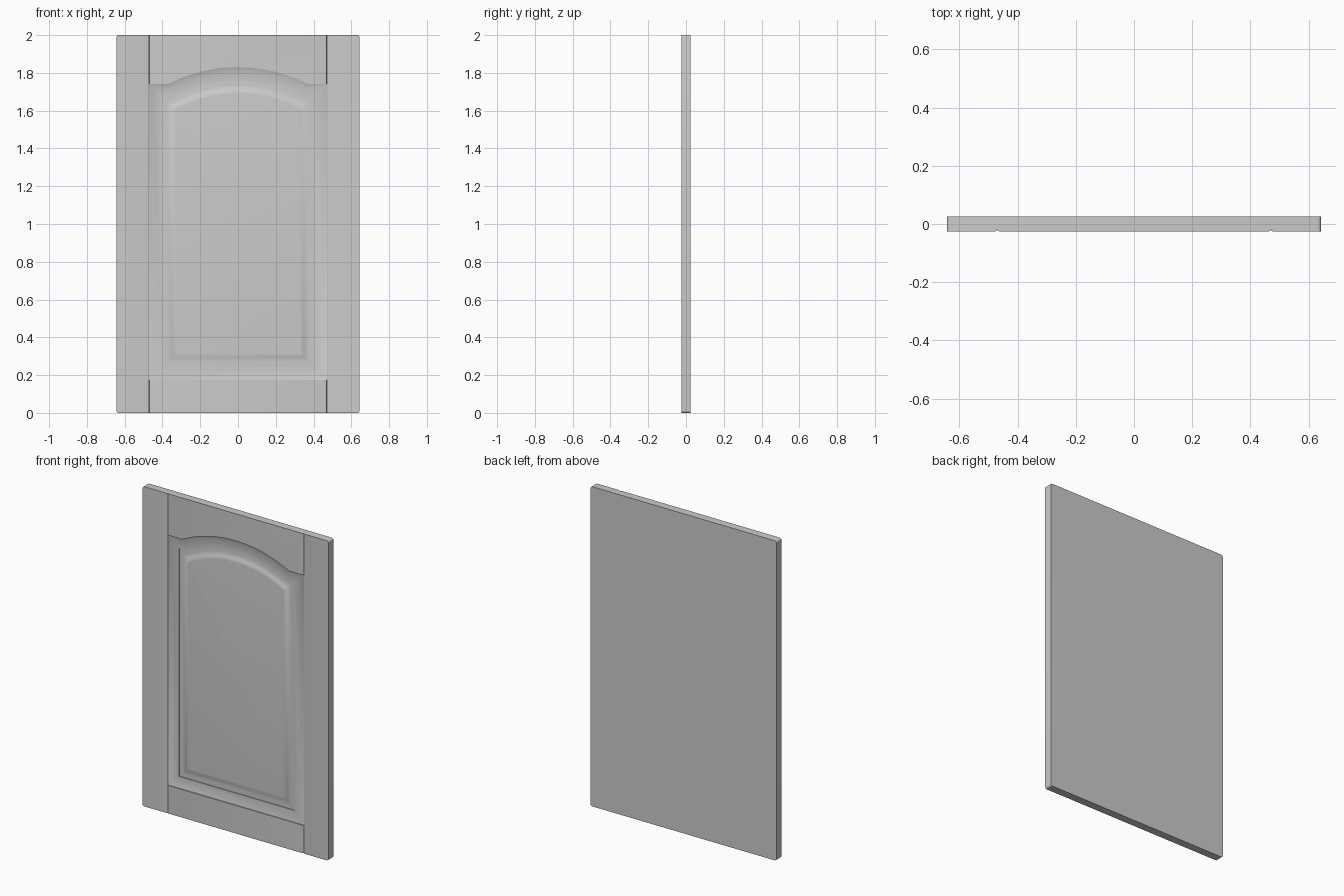
import bpy, bmesh, math

if "Cube" in bpy.data.objects:
    bpy.data.objects.remove(bpy.data.objects["Cube"])

HALF_W, HEIGHT = 0.643, 2.0
FRONT, MID, BACK = -0.025, -0.004, 0.025
STILE_X = 0.47                      # joint between stiles and rails
SILL, SHOULDER, PEAK = 0.175, 1.74, 1.83
ARC_R = (0.37 ** 2 + 0.09 ** 2) / (2 * 0.09)
ARC_Z = PEAK - ARC_R


def finish(name, bm):
    bmesh.ops.remove_doubles(bm, verts=bm.verts, dist=1e-5)
    bmesh.ops.recalc_face_normals(bm, faces=bm.faces)
    mesh = bpy.data.meshes.new(name)
    bm.to_mesh(mesh)
    bm.free()
    ob = bpy.data.objects.new(name, mesh)
    bpy.context.collection.objects.link(ob)
    bpy.ops.object.select_all(action='DESELECT')
    ob.select_set(True)
    bpy.context.view_layer.objects.active = ob
    bpy.ops.object.shade_smooth_by_angle(angle=math.radians(32))
    return ob


def prism(name, outline, y0, y1, groove=False):
    """Extrude an x-z outline; optionally round the front edges at the joints."""
    bm = bmesh.new()
    face = bm.faces.new([bm.verts.new((x, y0, z)) for x, z in outline])
    ext = bmesh.ops.extrude_face_region(bm, geom=[face], use_keep_orig=True)
    for v in ext['geom']:
        if isinstance(v, bmesh.types.BMVert):
            v.co.y = y1
    bmesh.ops.recalc_face_normals(bm, faces=bm.faces)
    if groove:
        edges = [e for e in bm.edges if all(
            abs(abs(v.co.x) - STILE_X) < 1e-4 and abs(v.co.y - FRONT) < 1e-4
            for v in e.verts) and abs(e.verts[0].co.x - e.verts[1].co.x) < 1e-4]
        bmesh.ops.bevel(bm, geom=edges, offset=0.007, segments=3,
                        profile=0.5, affect='EDGES')
    return finish(name, bm)


def corner(cx, cz, start, r=0.012, n=4):
    return [(cx + r * math.cos(a), cz + r * math.sin(a))
            for a in (start + math.pi / 2 * i / n for i in range(n + 1))]


def arch(d, n=32):
    """Right to left top line of the opening, inset by d."""
    r, side = ARC_R - d, STILE_X - d
    half = min(math.sqrt(r * r - (SHOULDER - d - ARC_Z) ** 2), side)
    a = math.asin(half / r)
    pts = [(r * math.sin(t), ARC_Z + r * math.cos(t))
           for t in (a - 2 * a * i / n for i in range(n + 1))]
    end = pts[0][1]
    return [(side, end)] + pts + [(-side, end)]


def opening(d):
    side = STILE_X - d
    return [(-side, SILL + d), (side, SILL + d)] + arch(d)


# Backing slab with softened corners
R = 0.012
X = HALF_W - R
right_low = corner(X, R, -math.pi / 2)
right_high = corner(X, HEIGHT - R, 0)
mirror = lambda pts: [(-x, z) for x, z in reversed(pts)]
right_side = right_low + right_high
prism("backing", right_side + mirror(right_side), MID, BACK)

# Stiles, full height on both sides
stile = right_side + [(STILE_X, HEIGHT), (STILE_X, 0)]
prism("stile_right", stile, FRONT, MID, True)
prism("stile_left", mirror(stile), FRONT, MID, True)

# Bottom rail and arched top rail
prism("rail_bottom", [(-STILE_X, 0), (STILE_X, 0), (STILE_X, SILL), (-STILE_X, SILL)],
      FRONT, MID, True)
prism("rail_top", arch(0) + [(-STILE_X, HEIGHT), (STILE_X, HEIGHT)], FRONT, MID, True)


def loft(name, profile, cap):
    """Connect inset copies of the opening: profile is (inset, y)."""
    bm = bmesh.new()
    rings = [[bm.verts.new((x, y, z)) for x, z in opening(d)] for d, y in profile]
    for a, b in zip(rings, rings[1:]):
        for i in range(len(a)):
            j = (i + 1) % len(a)
            bm.faces.new((a[i], a[j], b[j], b[i]))
    if cap:
        bm.faces.new(rings[-1])
        bm.faces.new(rings[0])
    return finish(name, bm)


# Bevelled moulding around the opening
loft("moulding", [(0, MID), (0, -0.019), (0.02, -0.012), (0.07, -0.012), (0.07, MID), (0, MID)], False)

# Raised panel with a curved border
loft("raised_panel", [(0.07, MID), (0.07, -0.008), (0.095, -0.0085), (0.105, -0.0098),
                      (0.115, -0.013), (0.124, -0.0165), (0.132, -0.0188),
                      (0.14, -0.0195)], True)
